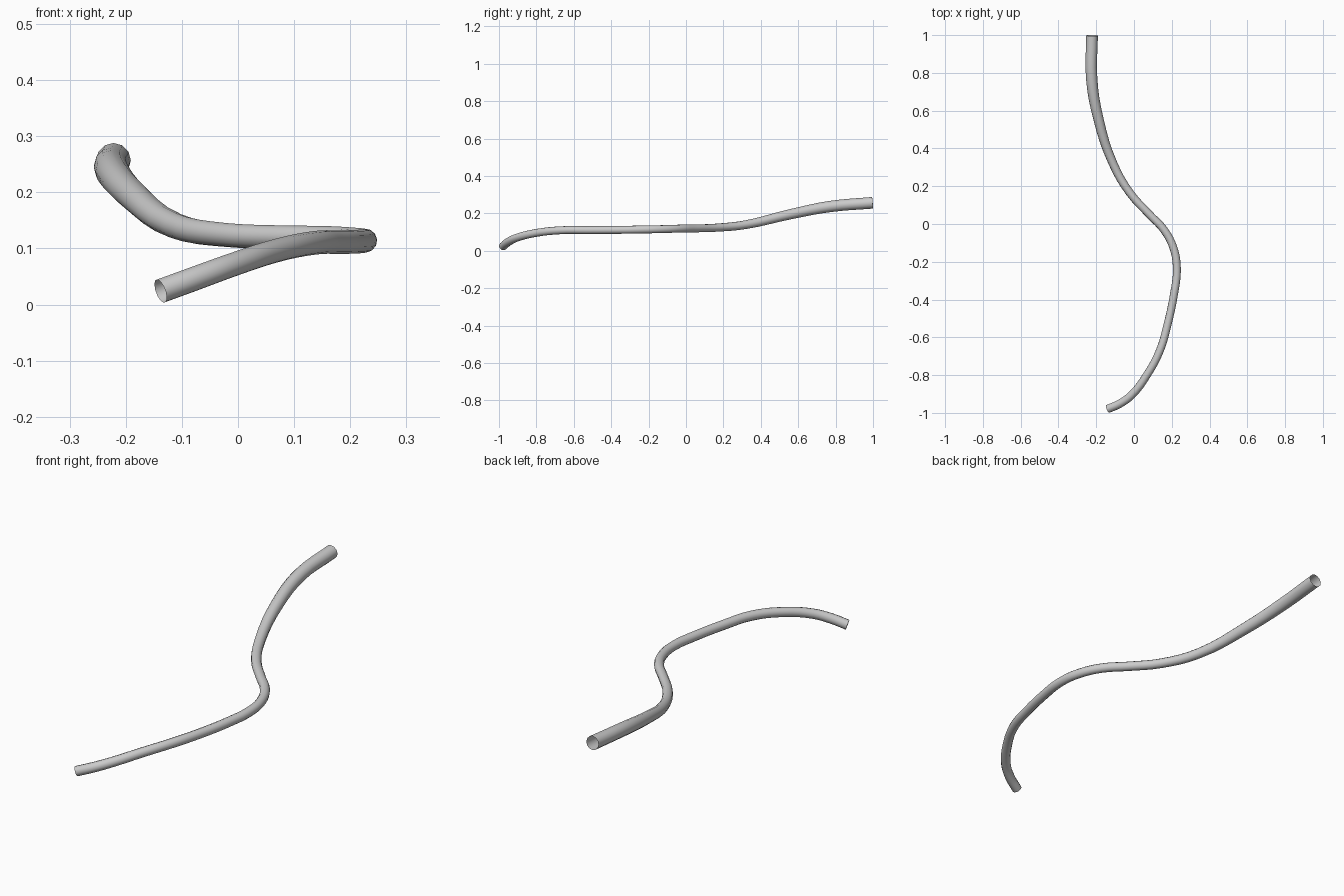
import bpy

# Centre line of the hose from back to front: x, y, z, radius
path = [
    (-0.222, 0.998, 0.257, 0.031),
    (-0.224, 0.77, 0.237, 0.030),
    (-0.188, 0.555, 0.195, 0.027),
    (-0.111, 0.32, 0.140, 0.023),
    (-0.022, 0.165, 0.124, 0.0215),
    (0.082, 0.05, 0.120, 0.021),
    (0.158, -0.03, 0.119, 0.021),
    (0.210, -0.13, 0.116, 0.021),
    (0.227, -0.24, 0.114, 0.021),
    (0.212, -0.37, 0.112, 0.021),
    (0.178, -0.53, 0.111, 0.021),
    (0.137, -0.67, 0.110, 0.021),
    (0.068, -0.80, 0.096, 0.021),
    (-0.012, -0.905, 0.070, 0.0215),
    (-0.075, -0.951, 0.047, 0.022),
    (-0.138, -0.979, 0.024, 0.022),
]

# Open-ended round tube swept along the centre line
curve = bpy.data.curves.new("hose", 'CURVE')
curve.dimensions = '3D'
curve.bevel_depth = 1.0
curve.bevel_resolution = 4
curve.resolution_u = 4
curve.use_fill_caps = False
spline = curve.splines.new('BEZIER')
spline.bezier_points.add(len(path) - 1)
for point, (x, y, z, r) in zip(spline.bezier_points, path):
    point.co = (x, y, z)
    point.radius = r
    point.handle_left_type = point.handle_right_type = 'AUTO'

hose = bpy.data.objects.new("hose", curve)
bpy.context.collection.objects.link(hose)
bpy.context.view_layer.objects.active = hose
hose.select_set(True)
bpy.context.view_layer.update()

# Real mesh with smooth sides
bpy.ops.object.convert(target='MESH')
bpy.ops.object.shade_smooth()
